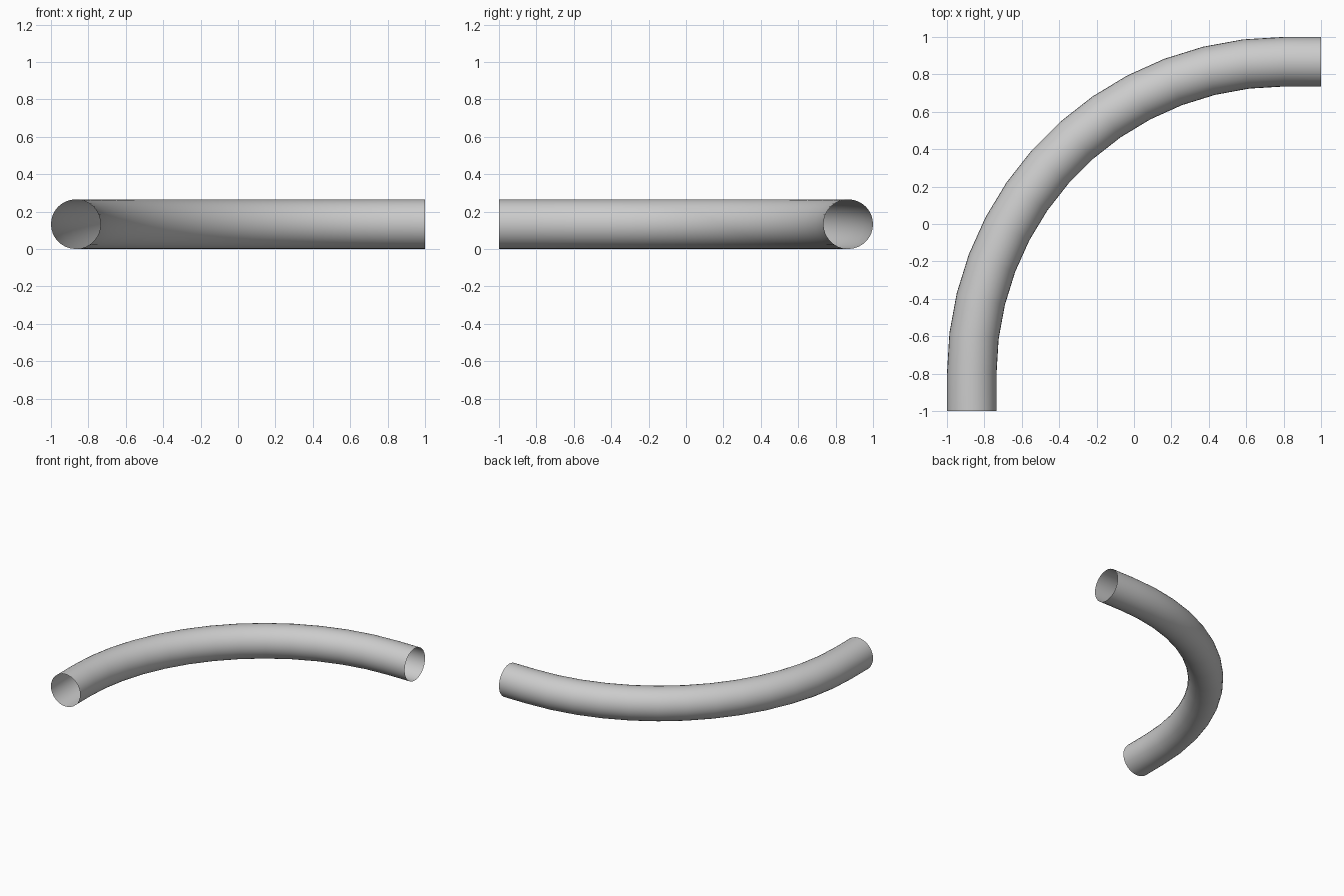
import bpy, bmesh
from math import sin, cos, pi

if "Cube" in bpy.data.objects:
    bpy.data.objects.remove(bpy.data.objects["Cube"])

R = 0.1325          # tube radius
BEND = 1.6675       # centreline bend radius
CX, CY = 0.8, -0.8  # bend centre
SIDES, STEPS = 32, 13

# Centreline stations: (point x, y, outward normal x, y)
stations = [(CX - BEND, -1.0, -1.0, 0.0)]
for i in range(STEPS + 1):
    a = pi - i / STEPS * pi / 2
    stations.append((CX + BEND * cos(a), CY + BEND * sin(a), cos(a), sin(a)))
stations.append((1.0, CY + BEND, 0.0, 1.0))

# Open-ended pipe swept along the stations
bm = bmesh.new()
rings = []
for x, y, nx, ny in stations:
    ring = []
    for k in range(SIDES):
        t = 2 * pi * k / SIDES
        ring.append(bm.verts.new((x + nx * R * cos(t), y + ny * R * cos(t), R + R * sin(t))))
    rings.append(ring)
for a, b in zip(rings, rings[1:]):
    for k in range(SIDES):
        j = (k + 1) % SIDES
        # winding faces outward
        bm.faces.new((a[k], b[k], b[j], a[j]))

mesh = bpy.data.meshes.new("pipe_bend")
bm.to_mesh(mesh)
bm.free()
pipe = bpy.data.objects.new("pipe_bend", mesh)
bpy.context.collection.objects.link(pipe)

# Smooth shading
bpy.context.view_layer.objects.active = pipe
pipe.select_set(True)
bpy.ops.object.shade_smooth_by_angle()
